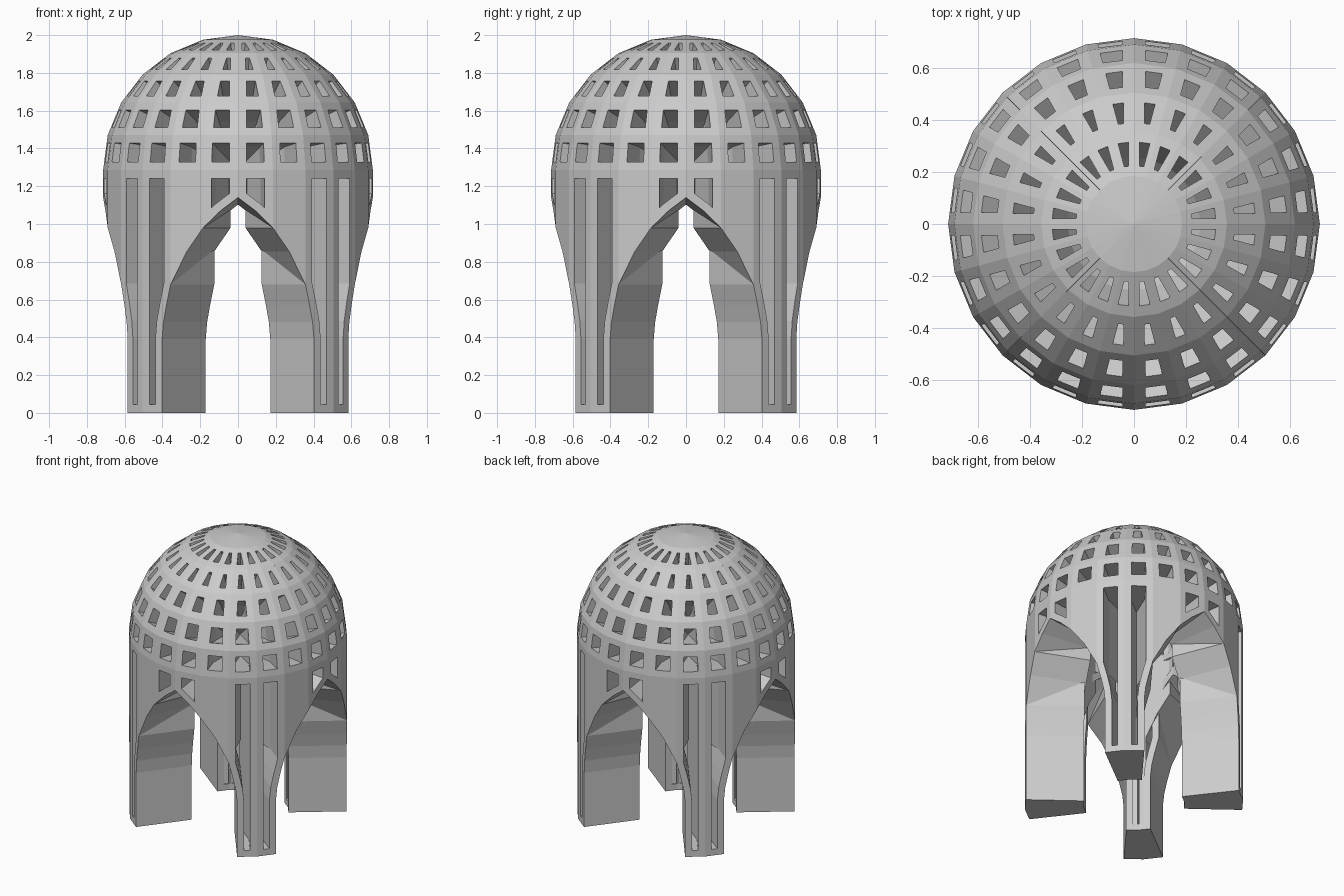
import bpy
from math import sin, cos, radians
from mathutils import Vector

if "Cube" in bpy.data.objects:
    bpy.data.objects.remove(bpy.data.objects["Cube"])

R, Z0, DEPTH, N = 0.714, 1.286, 0.38, 24
STEP = radians(360 / N)
APO, H = cos(STEP / 2), R * sin(STEP / 2)   # apothem factor, half facet width


def inset(poly, offs):
    """Move every edge of a counter-clockwise polygon inwards."""
    out, n = [], len(poly)
    lines = []
    for i in range(n):
        a, b = Vector(poly[i]), Vector(poly[(i + 1) % n])
        d = (b - a).normalized()
        lines.append((a + Vector((-d.y, d.x)) * offs[i], d))
    for i in range(n):
        (p, d), (q, e) = lines[i - 1], lines[i]
        w, den = q - p, d.x * e.y - d.y * e.x
        out.append(p + d * ((w.x * e.y - w.y * e.x) / den) if abs(den) > 1e-6 else q)
    return out


def add_panel(verts, faces, angle, base, vdir, poly, hole=None):
    """Thick flat panel, pushed straight inwards along its own normal."""
    rad = Vector((cos(angle), sin(angle), 0))
    u, up = Vector((-sin(angle), cos(angle), 0)), Vector((0, 0, 1))
    v = rad * vdir[0] + up * vdir[1]
    nrm = u.cross(v)
    org = rad * base[0] + up * base[1]
    n, s = len(poly), len(verts)
    loops = [poly] + ([hole] if hole else [])
    for depth in (0, DEPTH):
        for loop in loops:
            verts += [org + u * p[0] + v * p[1] - nrm * depth for p in loop]
    back = s + n * len(loops)
    if not hole:
        faces.append(list(range(s, s + n)))
        faces.append(list(range(back + n - 1, back - 1, -1)))
    for i in range(n):
        j = (i + 1) % n
        faces.append((s + j, s + i, back + i, back + j))
        if hole:
            faces.append((s + i, s + j, s + n + j, s + n + i))
            faces.append((back + j, back + i, back + n + i, back + n + j))
            faces.append((s + n + i, s + n + j, back + n + j, back + n + i))


def make(name, verts, faces):
    me = bpy.data.meshes.new(name)
    me.from_pydata(verts, [], faces)
    ob = bpy.data.objects.new(name, me)
    bpy.context.collection.objects.link(ob)


# Wall with four pointed arches and slotted legs: half a bay, then mirrored
arch = [(-H, 1.14), (0, 1.07), (H, 0.98)]
shoulder = [(-H, 0.98), (0, 0.855), (H, 0.68)]
leg = [(-H, 0.68), (-.70 * H, 0.57), (-.49 * H, 0.48), (-.39 * H, 0.39), (-.39 * H, 0), (H, 0)]
verts, faces = [], []
for k in range(N):
    m = k % 6
    kind = min(m, 5 - m)
    poly = (arch, shoulder, leg)[kind] + [(H, Z0), (-H, Z0)]
    if m > 2:
        poly = [(-x, y) for x, y in reversed(poly)]
    hole = inset(poly, [0.045] * len(poly)) if kind != 1 else None
    add_panel(verts, faces, (k + .5) * STEP, (R * APO, 0), (0, 1), poly, hole)
make("arched_wall_and_legs", verts, faces)

# Dome rows with one window per facet, then the closed cap
dome, cap = ([], []), ([], [])
for row, side in enumerate((0.045, 0.045, 0.045, 0.041, 0.021, None)):
    a, b = row * STEP, (row + 1) * STEP
    p0 = Vector((R * cos(a) * APO, Z0 + R * sin(a)))
    p1 = Vector((R * cos(b) * APO, Z0 + R * sin(b)))
    d = p1 - p0
    wa, wb = H * cos(a), H * cos(b)
    if side:
        poly = [(-wa, 0), (wa, 0), (wb, d.length), (-wb, d.length)]
        hole = inset(poly, [0.043, side, 0.043, side])
    else:
        poly, hole = [(-wa, 0), (wa, 0), (0, d.length)], None
    part = dome if side else cap
    for k in range(N):
        add_panel(*part, (k + .5) * STEP, p0, d.normalized(), poly, hole)
make("window_dome", *dome)
make("dome_cap", *cap)
